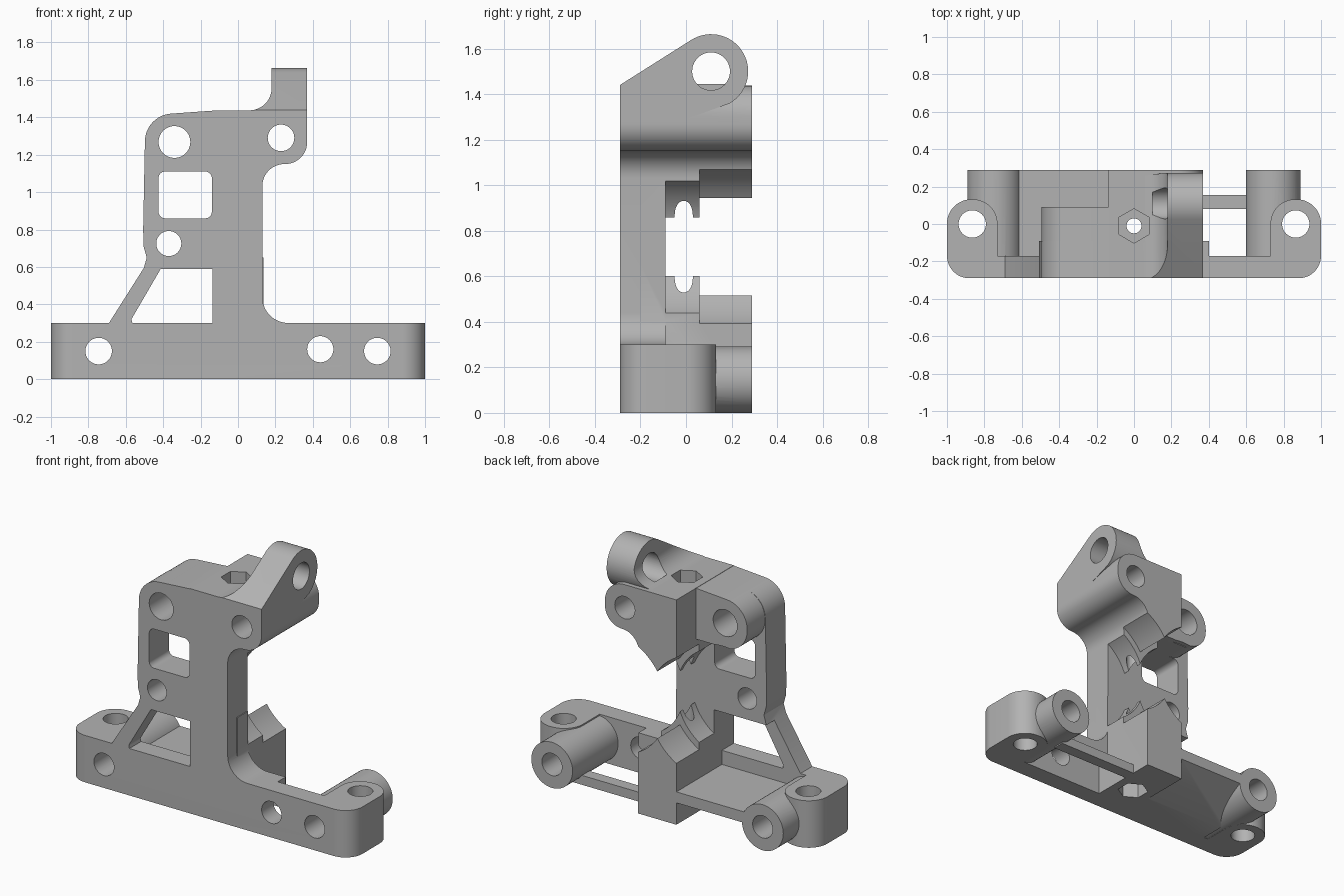
import bpy, bmesh, math
from mathutils import Vector

cube = bpy.data.objects.get("Cube")
if cube:
    bpy.data.objects.remove(cube)

grey = bpy.data.materials.new("plain grey")
grey.use_nodes = True
colour = (0.45, 0.45, 0.45, 1)
grey.diffuse_color = colour
grey.node_tree.nodes["Principled BSDF"].inputs["Base Color"].default_value = colour


def rounded(points):
    """Outline from (a, b) or (a, b, radius) corners."""
    out, n = [], len(points)
    for i, p in enumerate(points):
        c = Vector(p[:2])
        if len(p) < 3:
            out.append(tuple(c))
            continue
        u = (Vector(points[i - 1][:2]) - c).normalized()
        v = (Vector(points[(i + 1) % n][:2]) - c).normalized()
        half = u.angle(v) / 2
        mid = c + (u + v).normalized() * (p[2] / math.sin(half))
        start = c + u * (p[2] / math.tan(half)) - mid
        end = c + v * (p[2] / math.tan(half)) - mid
        for k in range(13):
            t = k / 12
            d = start.slerp(end, t) if hasattr(start, "slerp") else start.lerp(end, t)
            out.append(tuple(mid + d.normalized() * p[2]))
    return out


def prism(name, outline, axis, low, high):
    """Extrude an outline along one axis."""
    place = {"x": lambda a, b, t: (t, a, b),
             "y": lambda a, b, t: (a, t, b),
             "z": lambda a, b, t: (a, b, t)}[axis]
    bm = bmesh.new()
    ends = [[bm.verts.new(place(a, b, t)) for a, b in outline] for t in (low, high)]
    for ring in ends:
        bm.faces.new(ring)
    for i in range(len(outline)):
        j = (i + 1) % len(outline)
        bm.faces.new((ends[0][i], ends[0][j], ends[1][j], ends[1][i]))
    bmesh.ops.recalc_face_normals(bm, faces=bm.faces)
    mesh = bpy.data.meshes.new(name)
    bm.to_mesh(mesh)
    bm.free()
    mesh.materials.append(grey)
    obj = bpy.data.objects.new(name, mesh)
    bpy.context.collection.objects.link(obj)
    return obj


def circle(a, b, r, sides=48, first=0, sweep=360):
    steps = sides if sweep == 360 else sides - 1
    angles = [math.radians(first + sweep * k / steps) for k in range(sides)]
    return [(a + r * math.cos(t), b + r * math.sin(t)) for t in angles]


def combine(target, other, operation):
    """Apply a boolean and discard the second solid."""
    mod = target.modifiers.new("join", "BOOLEAN")
    mod.operation, mod.object, mod.solver = operation, other, "EXACT"
    bpy.context.view_layer.update()
    graph = bpy.context.evaluated_depsgraph_get()
    mesh = bpy.data.meshes.new_from_object(target.evaluated_get(graph))
    target.modifiers.clear()
    target.data = mesh
    bpy.data.objects.remove(other)


FRONT, BACK, WEB, WALL = -0.29, 0.29, -0.09, -0.17

# Base wall with a rounded lug at each end
base = [(-1, FRONT, .12), (1, FRONT, .12), (1, .132, .13), (.73, .132, .13), (.73, WALL),
        (-.73, WALL), (-.73, .132, .13), (-1, .132, .13)]
bracket = prism("mounting_bracket", rounded(base), "z", 0, .3)

# Upright web, from the base fillet to the top corner
web = [(.4, .2), (.4, .3), (.13, .3, .14), (.13, 1.15, .118), (.37, 1.15, .118), (.37, 1.44),
       (-.14, 1.435), (-.495, 1.41, .15), (-.507, .8), (-.505, .71), (-.488, .65),
       (-.505, .59), (-.135, .59), (-.135, .2)]
# Upper jaw carrying the right-hand boss, and the shallower block beside it
jaw = [(-.135, .8), (.13, .8), (.13, 1.15, .118), (.37, 1.15, .118), (.37, 1.437, .135),
       (-.135, 1.437)]
shoulder = [(0, 1.11), (0, 1.435), (-.14, 1.435), (-.495, 1.41, .15), (-.495, 1.11, .145)]
strut = [(-.69, .28), (-.69, .3), (-.5, .6), (-.4, .62), (-.41, .595), (-.57, .32, .01), (-.56, .28)]
lower_jaw = [(-.135, 0), (.135, 0), (.135, .65), (-.135, .65)]
parts = [
    prism("web", rounded(web), "y", FRONT, WEB),
    prism("upper_jaw", rounded(jaw), "y", FRONT, BACK),
    prism("shoulder", rounded(shoulder), "y", FRONT, .09),
    prism("strut", rounded(strut), "y", FRONT, WALL),
    prism("lower_jaw", lower_jaw, "y", -.2, BACK),
    prism("tray", [(-.2, 0), (-.02, 0), (BACK, .14), (BACK, .21), (-.2, .21)], "x", -.7, -.1),
    prism("tie_bar", [(.08, 0), (.155, 0), (.155, .06), (.08, .06)], "x", .1, .7),
]
for side in (-1, 1):
    parts.append(prism("base_boss", circle(side * .745, .146, .146), "y", -.2, BACK))

# Pivot ear on top, blended into the upper face
ear_side = [(0, 1.29), (FRONT, 1.29), (FRONT, 1.44)] + circle(.11, 1.5, .163, 32, 122, -182)
ear = prism("ear", ear_side, "x", .04, .37)
ear_front = [(.5, 1.2), (.5, 1.7), (.18, 1.7), (.18, 1.437, .12), (.05, 1.437), (.05, 1.2)]
combine(ear, prism("ear_limit", rounded(ear_front), "y", -.5, .5), "INTERSECT")
parts.append(ear)
for part in parts:
    combine(bracket, part, "UNION")

# Clearance for the two wheels, stepped larger toward the back
cuts = []
for side in (-1, 1):
    cuts.append(prism("wheel_cut", circle(side * .32, .73, .345, 96), "y", WEB, .07))
    cuts.append(prism("wheel_cut", circle(side * .32, .73, .385, 96), "y", .06, .4))
    cuts.append(prism("lug_hole", circle(side * .865, 0, .073), "z", -.1, .5))

# Window, horizontal bolt holes, ear hole
window = [(-.425, .86, .035), (-.14, .86, .035), (-.14, 1.11, .035), (-.425, 1.11, .035)]
cuts.append(prism("window", rounded(window), "y", -.4, .0))
for x, z, r in [(-.34, 1.268, .085), (.23, 1.29, .071), (-.37, .725, .067),
                (-.745, .15, .071), (.745, .15, .071), (.44, .16, .07)]:
    cuts.append(prism("bolt_hole", circle(x, z, r), "y", -.4, .4))
cuts.append(prism("ear_hole", circle(.11, 1.5, .083), "x", .1, .5))

# Vertical screw hole with a nut pocket at each end
cuts.append(prism("screw_hole", circle(0, -.01, .04), "z", -.1, 1.7))
for low, high in ((-.1, .1), (1.35, 1.7)):
    cuts.append(prism("nut_pocket", circle(0, -.01, .092, 6, 30), "z", low, high))
for cut in cuts:
    combine(bracket, cut, "DIFFERENCE")

bpy.ops.object.select_all(action="DESELECT")
bracket.select_set(True)
bpy.context.view_layer.objects.active = bracket
bpy.ops.object.shade_smooth_by_angle(angle=math.radians(30))
